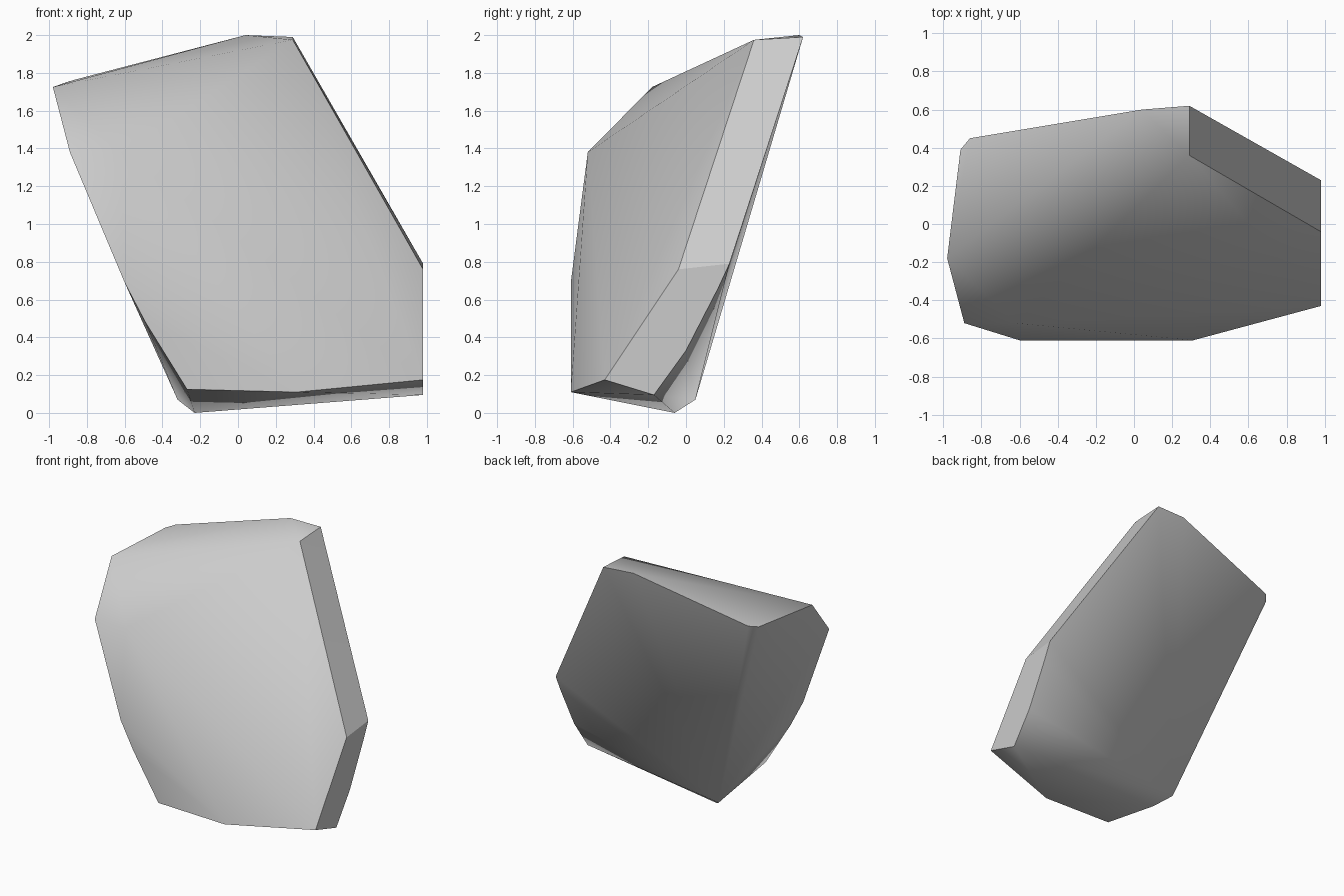
import bpy
import bmesh
import math

# Remove the default object
default = bpy.data.objects.get("Cube")
if default:
    bpy.data.objects.remove(default, do_unlink=True)

# Stone colour
stone = bpy.data.materials.new("stone_grey")
stone.use_nodes = True
grey = (0.6, 0.6, 0.6, 1.0)
stone.diffuse_color = grey
shader = next(n for n in stone.node_tree.nodes if n.type == "BSDF_PRINCIPLED")
shader.inputs["Base Color"].default_value = grey
shader.inputs["Roughness"].default_value = 0.9

SIDE_X = 0.98  # plane of the flat, split side

# Corners of the boulder, grouped by region
top_ridge = [(0.29, 0.62, 1.99), (0.29, 0.36, 1.975), (0.04, 0.6, 2)]
top_shoulder = [(-0.98, -0.18, 1.725), (-0.91, 0.39, 1.75), (-0.86, 0.45, 1.765)]
front_belly = [(-0.89, -0.52, 1.38), (-0.62, -0.52, 1.38), (-0.6, -0.61, 0.69),
               (-0.49, -0.61, 0.48)]
base = [(-0.27, -0.61, 0.125), (0.31, -0.61, 0.11), (-0.23, -0.06, 0),
        (-0.32, 0.05, 0.07)]
side_outline = [(-0.43, 0.175), (-0.17, 0.095), (0, 0.33), (0.17, 0.66),
                (0.23, 0.79), (-0.04, 0.76)]
split_side = [(SIDE_X, y, z) for y, z in side_outline]

# Boulder body: a faceted convex shell around the corners
bm = bmesh.new()
for corner in top_ridge + top_shoulder + front_belly + base + split_side:
    bm.verts.new(corner)
hull = bmesh.ops.convex_hull(bm, input=bm.verts[:])
loose = {g for g in hull["geom_interior"] + hull["geom_unused"]
         if isinstance(g, bmesh.types.BMVert)}
bmesh.ops.delete(bm, geom=list(loose), context="VERTS")
bmesh.ops.recalc_face_normals(bm, faces=bm.faces[:])


def on_split_side(face):
    return all(abs(v.co.x - SIDE_X) < 0.001 for v in face.verts)


# Soft shading over the worn faces, crisp edges at the breaks
for face in bm.faces:
    face.smooth = True
for edge in bm.edges:
    sides = [on_split_side(f) for f in edge.link_faces]
    borders_split = any(sides) and not all(sides)
    sharp = edge.calc_face_angle(0) > math.radians(46)
    edge.smooth = not (sharp or borders_split)

mesh = bpy.data.meshes.new("boulder")
bm.to_mesh(mesh)
bm.free()
mesh.materials.append(stone)
boulder = bpy.data.objects.new("boulder", mesh)
bpy.context.collection.objects.link(boulder)
